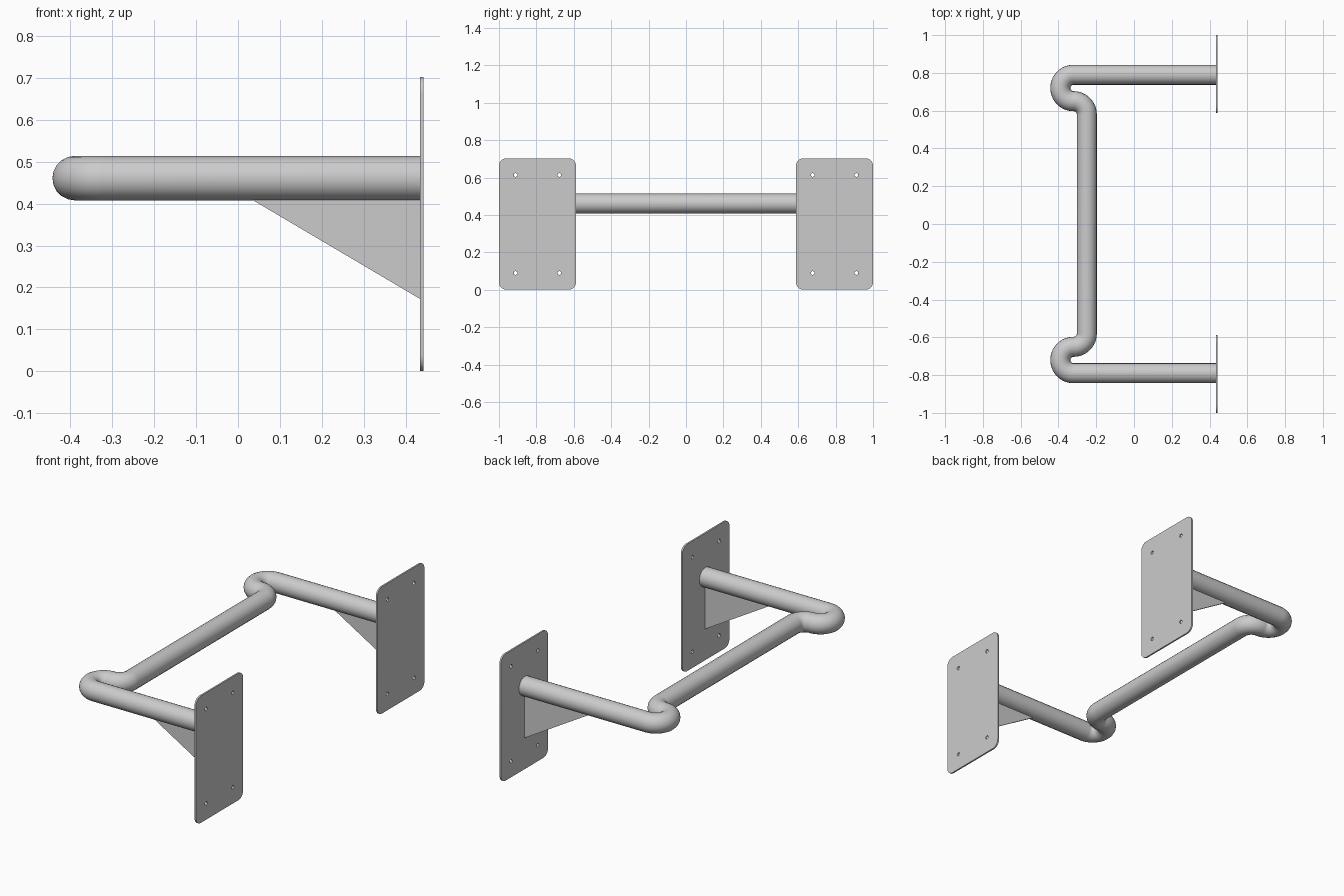
import bpy
from math import pi, sin, cos

cube = bpy.data.objects.get("Cube")
if cube:
    bpy.data.objects.remove(cube, do_unlink=True)

steel = bpy.data.materials.new("grey_steel")
steel.use_nodes = True
GREY = (0.6, 0.6, 0.6, 1)
steel.diffuse_color = GREY
steel.node_tree.nodes["Principled BSDF"].inputs["Base Color"].default_value = GREY

PLATE_BACK, PLATE_FRONT = 0.443, 0.434
PLATE_Y, PLATE_W, PLATE_H = 0.794, 0.412, 0.703
TUBE_R, TUBE_Z, ARM_Y = 0.053, 0.461, 0.79
BEND_R, BEND_X = 0.07, -0.32


def arc(cx, cy, r, start, end, steps):
    angles = [start + (end - start) * i / steps for i in range(steps + 1)]
    return [(cx + r * cos(a), cy + r * sin(a)) for a in angles]


def curve_part(name, outlines, location, rotation=(0, 0, 0), extrude=0, tube=0):
    """Turn flat outlines into a plate, or an open path into a round tube."""
    data = bpy.data.curves.new(name, "CURVE")
    data.dimensions = "3D" if tube else "2D"
    for points in outlines:
        spline = data.splines.new("POLY")
        spline.points.add(len(points) - 1)
        for p, (x, y) in zip(spline.points, points):
            p.co = (x, y, 0, 1)
        spline.use_cyclic_u = not tube
    if tube:
        data.bevel_depth = tube
        data.bevel_resolution = 8
        data.use_fill_caps = True
    else:
        data.fill_mode = "BOTH"
        data.extrude = extrude
    data.materials.append(steel)
    ob = bpy.data.objects.new(name, data)
    ob.location, ob.rotation_euler = location, rotation
    bpy.context.collection.objects.link(ob)
    bpy.ops.object.select_all(action="DESELECT")
    ob.select_set(True)
    bpy.context.view_layer.objects.active = ob
    bpy.ops.object.convert(target="MESH")
    bpy.ops.object.shade_smooth_by_angle(angle=pi / 6)
    return bpy.context.object


# Bent handle tube: arm, U bend, reverse bend, then mirrored along the crossbar
half = [(PLATE_FRONT, ARM_Y)]
half += arc(BEND_X, ARM_Y - BEND_R, BEND_R, pi / 2, 3 * pi / 2, 32)
half += arc(BEND_X, ARM_Y - 3 * BEND_R, BEND_R, pi / 2, 0, 16)[1:]
path = half + [(x, -y) for x, y in reversed(half)]
curve_part("handle_tube", [path], (0, 0, TUBE_Z), tube=TUBE_R)

# Wall plate outline with rounded corners and four screw holes
corner = 0.04
w, h = PLATE_W / 2 - corner, PLATE_H / 2 - corner
outline = []
for i, (sx, sy) in enumerate([(1, 1), (-1, 1), (-1, -1), (1, -1)]):
    outline += arc(sx * w, sy * h, corner, i * pi / 2, (i + 1) * pi / 2, 8)
holes = [arc(sx * 0.117, sy * 0.262, 0.01, 0, 2 * pi, 16)[:-1]
         for sx in (-1, 1) for sy in (-1, 1)]

# Triangular brace under each arm
brace = [(0.036, 0.408), (PLATE_FRONT, 0.173), (PLATE_FRONT, 0.43), (0.036, 0.43)]

for side, s in (("back", 1), ("front", -1)):
    curve_part(side + "_wall_plate", [outline] + holes,
               ((PLATE_BACK + PLATE_FRONT) / 2, s * PLATE_Y, PLATE_H / 2),
               (pi / 2, 0, pi / 2), extrude=(PLATE_BACK - PLATE_FRONT) / 2)
    curve_part(side + "_brace", [brace], (0, s * ARM_Y, 0), (pi / 2, 0, 0),
               extrude=0.004)
